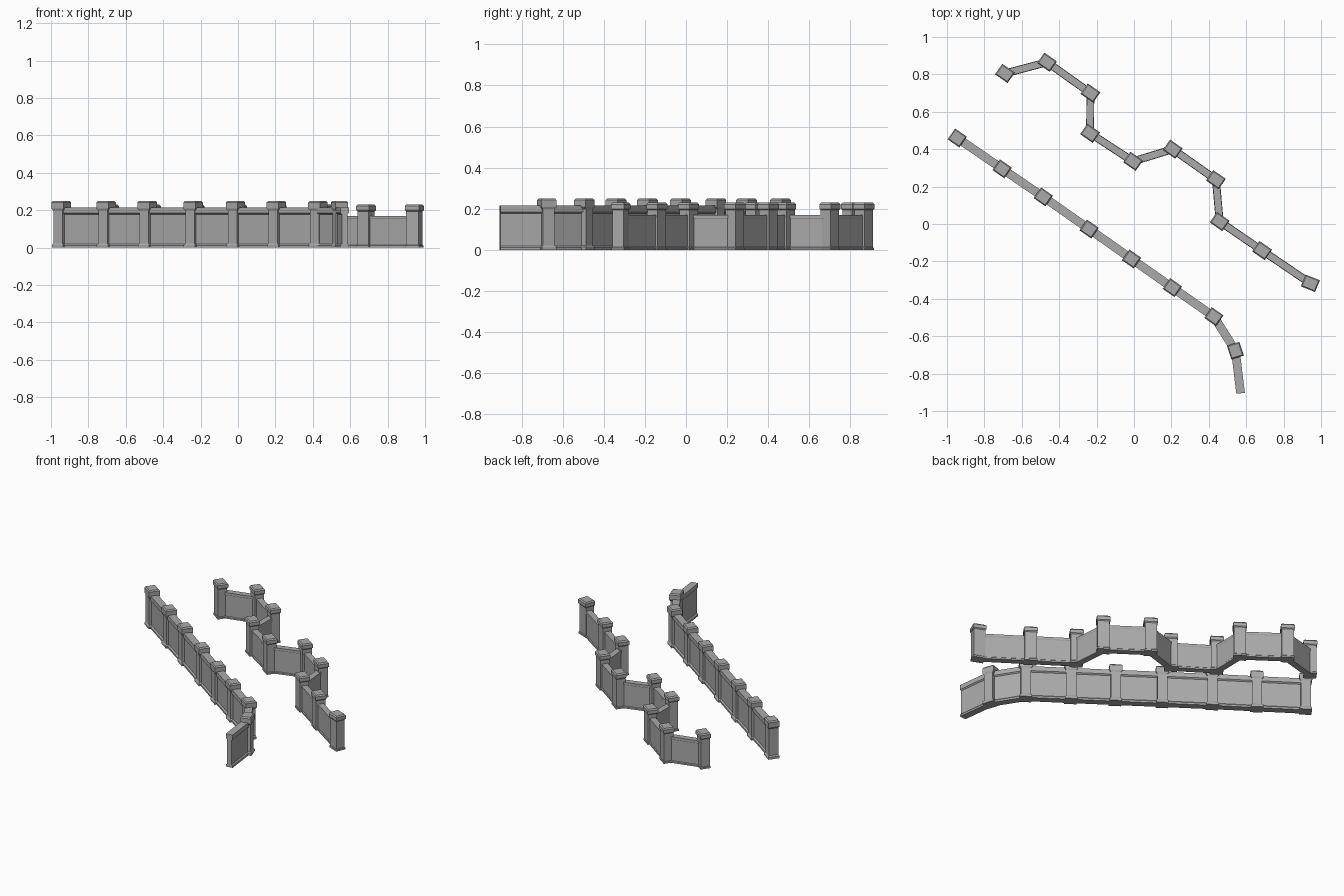
import bpy, bmesh, math
from mathutils import Vector, Matrix

cube = bpy.data.objects.get("Cube")
if cube:
    bpy.data.objects.remove(cube, do_unlink=True)

stone = bpy.data.materials.new("grey stone")
stone.use_nodes = True
GREY = (0.4, 0.4, 0.4, 1)
stone.diffuse_color = GREY
stone.node_tree.nodes["Principled BSDF"].inputs["Base Color"].default_value = GREY


def finish(name, bm):
    bmesh.ops.recalc_face_normals(bm, faces=bm.faces)
    mesh = bpy.data.meshes.new(name)
    bm.to_mesh(mesh)
    bm.free()
    mesh.materials.append(stone)
    obj = bpy.data.objects.new(name, mesh)
    bpy.context.collection.objects.link(obj)


def stacked_post(name, place, angle, tiers):
    """Stack rectangular tiers, each (length, depth, height), from the ground up."""
    bm = bmesh.new()
    previous = None
    for length, depth, z in tiers:
        ring = [bm.verts.new((sx * length / 2, sy * depth / 2, z))
                for sx, sy in ((-1, -1), (1, -1), (1, 1), (-1, 1))]
        if previous:
            for i in range(4):
                j = (i + 1) % 4
                bm.faces.new((previous[i], previous[j], ring[j], ring[i]))
        else:
            bm.faces.new(ring[::-1])
        previous = ring
    bm.faces.new(previous)
    bm.transform(Matrix.Translation((*place, 0)) @ Matrix.Rotation(angle, 4, "Z"))
    finish(name, bm)


def wall_panel(name, start, end, half_profile):
    """Sweep a symmetric upright section between two points."""
    section = half_profile + [(-w, z) for w, z in reversed(half_profile)]
    a, b = Vector(start), Vector(end)
    along = (b - a).normalized()
    side = Vector((-along.y, along.x))
    bm = bmesh.new()
    rings = [[bm.verts.new((*(p + side * w), z)) for w, z in section] for p in (a, b)]
    count = len(section)
    for i in range(count):
        j = (i + 1) % count
        bm.faces.new((rings[0][i], rings[0][j], rings[1][j], rings[1][i]))
    for ring in rings:
        bm.faces.new(ring)
    finish(name, bm)


# Tall wall: plinth, thin panel and overhanging coping
tall_section = [(0.023, 0), (0.023, 0.012), (0.015, 0.02), (0.015, 0.178),
                (0.023, 0.185), (0.023, 0.215)]
tall_post = [(0.074, 0.07, 0), (0.074, 0.07, 0.014), (0.06, 0.06, 0.022), (0.06, 0.06, 0.198),
             (0.077, 0.07, 0.208), (0.077, 0.07, 0.242), (0.065, 0.058, 0.25)]
tall_points = [(-0.945, 0.46), (-0.705, 0.295), (-0.485, 0.145), (-0.24, -0.027),
               (-0.013, -0.187), (0.205, -0.34), (0.427, -0.495), (0.542, -0.677),
               (0.57, -0.905)]

# Low zigzag wall: small plinth and a plain panel
low_section = [(0.021, 0), (0.021, 0.01), (0.017, 0.014), (0.017, 0.152),
               (0.019, 0.155), (0.019, 0.17)]
low_post = [(0.078, 0.064, 0), (0.078, 0.064, 0.01), (0.072, 0.058, 0.014), (0.072, 0.058, 0.194),
            (0.082, 0.068, 0.2), (0.082, 0.068, 0.222), (0.07, 0.056, 0.23)]
low_points = [(-0.69, 0.805), (-0.465, 0.865), (-0.233, 0.70), (-0.235, 0.485),
              (-0.005, 0.335), (0.207, 0.4), (0.438, 0.237), (0.458, 0.013),
              (0.685, -0.142), (0.943, -0.317)]

SLOPE = math.radians(-35)
for i, (start, end) in enumerate(zip(tall_points, tall_points[1:]), 1):
    wall_panel(f"tall_wall_panel_{i}", start, end, tall_section)
for i, point in enumerate(tall_points[:-1], 1):
    angle = math.radians(-72) if i == 8 else SLOPE
    stacked_post(f"tall_wall_post_{i}", point, angle, tall_post)

for i, (start, end) in enumerate(zip(low_points, low_points[1:]), 1):
    wall_panel(f"low_wall_panel_{i}", start, end, low_section)
for i, point in enumerate(low_points, 1):
    angle = math.radians(-22) if i == len(low_points) else SLOPE
    stacked_post(f"low_wall_post_{i}", point, angle, low_post)
